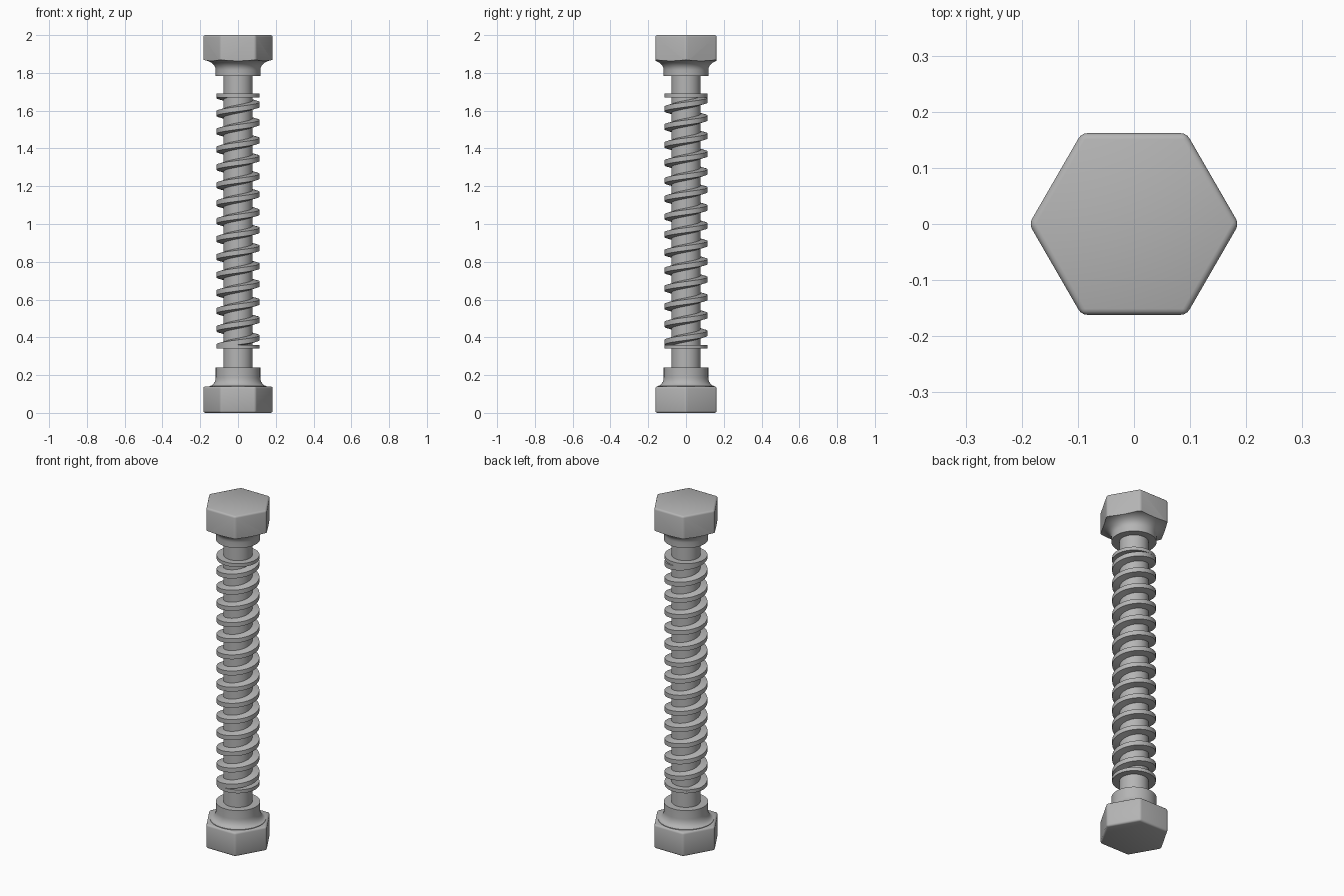
import bpy, bmesh, math
from mathutils import Matrix

cube = bpy.data.objects.get("Cube")
if cube:
    bpy.data.objects.remove(cube, do_unlink=True)

steel = bpy.data.materials.new("grey steel")
steel.use_nodes = True
GREY = (0.46, 0.46, 0.46, 1)
steel.diffuse_color = GREY
steel.node_tree.nodes["Principled BSDF"].inputs["Base Color"].default_value = GREY

SHAFT_R, THREAD_R, COLLAR_R = 0.077, 0.114, 0.118
HEX_R = 0.187
LOW, HIGH = 0.34, 1.69          # threaded span


def finish(name, bm, angle=35):
    bmesh.ops.recalc_face_normals(bm, faces=bm.faces)
    mesh = bpy.data.meshes.new(name)
    bm.to_mesh(mesh)
    bm.free()
    mesh.materials.append(steel)
    obj = bpy.data.objects.new(name, mesh)
    bpy.context.collection.objects.link(obj)
    smooth(obj, angle)
    return obj


def smooth(obj, angle=35):
    bpy.ops.object.select_all(action='DESELECT')
    obj.select_set(True)
    bpy.context.view_layer.objects.active = obj
    bpy.ops.object.shade_smooth_by_angle(angle=math.radians(angle))


def lathe(name, profile, sides=64):
    """Closed solid of revolution from (radius, height) points."""
    bm = bmesh.new()
    rings = [[bm.verts.new((r * math.cos(math.tau * i / sides),
                            r * math.sin(math.tau * i / sides), z))
              for i in range(sides)] for r, z in profile]
    for a, b in zip(rings, rings[1:]):
        for i in range(sides):
            j = (i + 1) % sides
            bm.faces.new((a[i], a[j], b[j], b[i]))
    bm.faces.new(rings[0])
    bm.faces.new(rings[-1])
    return finish(name, bm)


def hexagon(name, z0, z1, bevel=0.011):
    """Hexagonal block with corners on the x axis and rounded edges."""
    bm = bmesh.new()
    bmesh.ops.create_cone(bm, cap_ends=True, segments=6, radius1=HEX_R,
                          radius2=HEX_R, depth=z1 - z0)
    bmesh.ops.rotate(bm, verts=bm.verts, matrix=Matrix.Rotation(math.pi / 6, 3, 'Z'))
    if not any(abs(v.co.y) < 1e-4 for v in bm.verts):
        bmesh.ops.rotate(bm, verts=bm.verts, matrix=Matrix.Rotation(math.pi / 6, 3, 'Z'))
    bmesh.ops.translate(bm, verts=bm.verts, vec=(0, 0, (z0 + z1) / 2))
    bmesh.ops.bevel(bm, geom=list(bm.edges), offset=bevel, segments=3,
                    profile=0.5, affect='EDGES')
    return finish(name, bm)


def flare(z_start, z_end, r_end, steps=8):
    """Concave quarter curve from the collar out to r_end."""
    return [(COLLAR_R + (r_end - COLLAR_R) * (1 - math.cos(a)),
             z_start + (z_end - z_start) * math.sin(a))
            for a in (math.pi / 2 * i / steps for i in range(steps + 1))]


# Plain shaft and the two thin end rings of the thread
lathe("shaft", [(SHAFT_R, 0.2), (SHAFT_R, 1.82)])
lathe("lower_thread_ring", [(THREAD_R, LOW), (THREAD_R, LOW + 0.02)])
lathe("upper_thread_ring", [(THREAD_R, HIGH - 0.02), (THREAD_R, HIGH)])

# Right-handed helical thread, trimmed flat at both ends
bm = bmesh.new()
tooth = [(SHAFT_R - 0.004, -0.023), (THREAD_R, -0.013),
         (THREAD_R, 0.013), (SHAFT_R - 0.004, 0.023)]
TURNS, STEPS = 15, 48
pitch = (HIGH - LOW - 0.02) / 14
previous = None
for i in range(TURNS * STEPS + 1):
    t = i / STEPS - 0.5
    a = math.tau * t + math.pi
    section = [bm.verts.new((r * math.cos(a), r * math.sin(a),
                             min(max(LOW + 0.01 + pitch * t + dz, LOW), HIGH)))
               for r, dz in tooth]
    if previous:
        for k in range(4):
            n = (k + 1) % 4
            bm.faces.new((previous[k], previous[n], section[n], section[k]))
    previous = section
bmesh.ops.dissolve_degenerate(bm, dist=1e-5, edges=bm.edges)
finish("helical_thread", bm, 30)

# Lower nut with its flared collar
hexagon("lower_hex_nut", 0, 0.14)
lathe("lower_collar", [(COLLAR_R, 0.24)]
      + [(r, z) for r, z in flare(0.19, 0.143, 0.15)] + [(0.15, 0.13)])

# Upper bolt head: a flared round body trimmed by a hexagonal block
head = lathe("upper_bolt_head", [(COLLAR_R, 1.783)]
             + flare(1.815, 1.868, 0.19) + [(0.2, 1.872), (0.2, 2.05)], 96)
block = hexagon("head_trimmer", 1.6, 2.0)
block.hide_render = True
trim = head.modifiers.new("hex trim", 'BOOLEAN')
trim.operation = 'INTERSECT'
trim.solver = 'EXACT'
trim.object = block
bpy.context.view_layer.objects.active = head
bpy.ops.object.modifier_move_to_index(modifier=trim.name, index=0)
bpy.ops.object.modifier_apply(modifier=trim.name)
bpy.data.objects.remove(block, do_unlink=True)
smooth(head)
